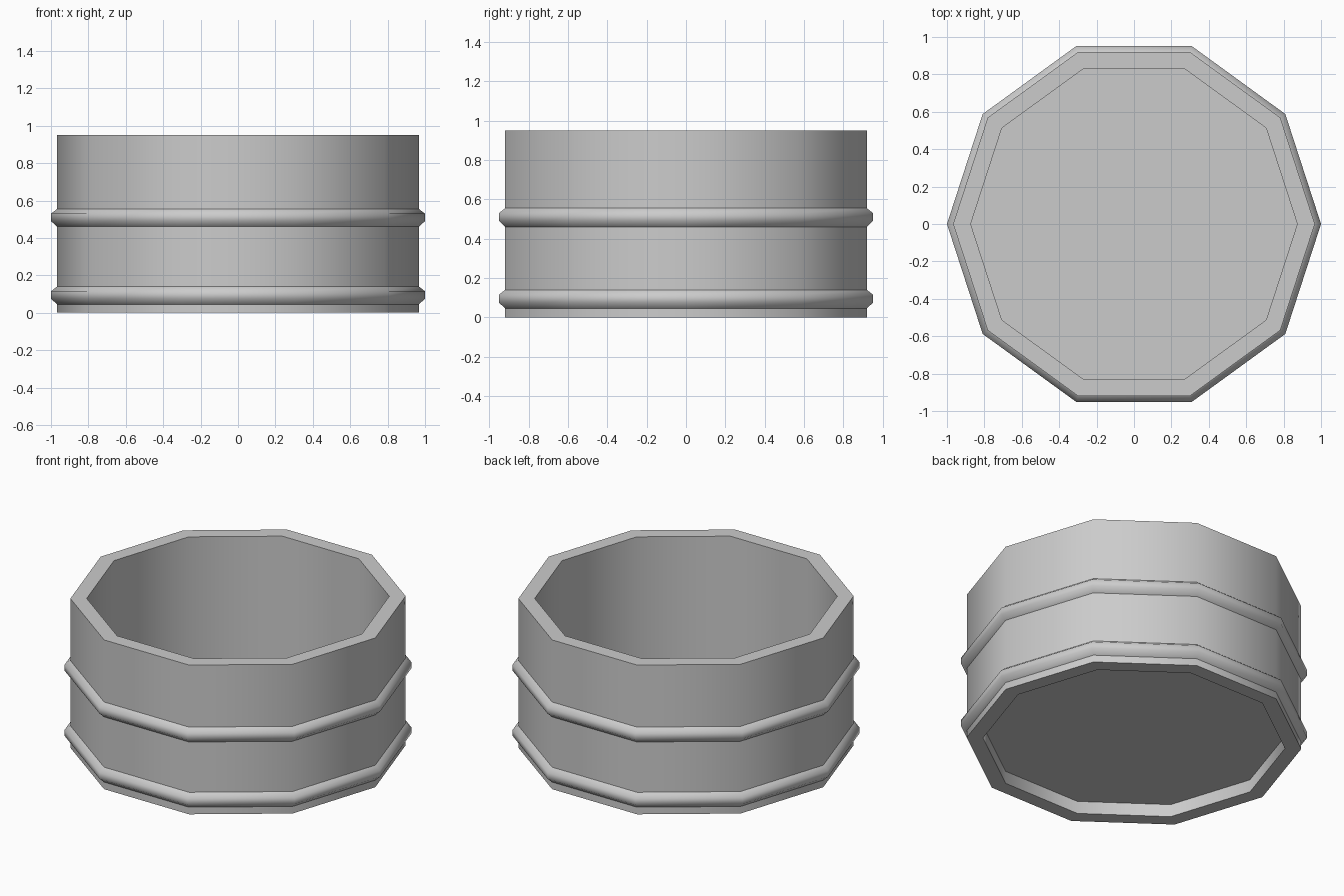
import bpy
import math

SIDES = 10
OUTER, INNER, RING = 0.967, 0.873, 1.0
HEIGHT, FLOOR = 0.95, 0.08

cube = bpy.data.objects.get("Cube")
if cube:
    bpy.data.objects.remove(cube, do_unlink=True)

# Single plain grey material
grey = bpy.data.materials.new("plain grey")
grey.use_nodes = True
color = (0.6, 0.6, 0.6, 1.0)
grey.diffuse_color = color
grey.node_tree.nodes["Principled BSDF"].inputs["Base Color"].default_value = color


def lathe(name, profile, closed=True):
    """Sweep an (radius, z) profile around z with SIDES flat sides."""
    verts = [(r * math.cos(a), r * math.sin(a), z)
             for a in (math.tau * i / SIDES for i in range(SIDES))
             for r, z in profile]
    n = len(profile)
    faces = []
    for i in range(SIDES):
        j = (i + 1) % SIDES
        for k in range(n if closed else n - 1):
            m = (k + 1) % n
            faces.append((i * n + k, j * n + k, j * n + m, i * n + m))
    return make(name, verts, faces)


def make(name, verts, faces):
    mesh = bpy.data.meshes.new(name)
    mesh.from_pydata(verts, [], faces)
    mesh.materials.append(grey)
    obj = bpy.data.objects.new(name, mesh)
    bpy.context.collection.objects.link(obj)
    bpy.ops.object.select_all(action='DESELECT')
    obj.select_set(True)
    bpy.context.view_layer.objects.active = obj
    bpy.ops.object.shade_smooth_by_angle(angle=math.radians(60))
    return obj


# Thick open wall
lathe("wall", [(OUTER, 0), (OUTER, HEIGHT), (INNER, HEIGHT), (INNER, 0)])

# Recessed floor
make("floor",
     [(INNER * math.cos(math.tau * i / SIDES),
       INNER * math.sin(math.tau * i / SIDES), FLOOR) for i in range(SIDES)],
     [tuple(range(SIDES))])

# Two raised bands with chamfered edges
for name, z in (("lower_band", 0.045), ("upper_band", 0.46)):
    lathe(name, [(OUTER, z), (RING, z + 0.03), (RING, z + 0.07), (OUTER, z + 0.095)],
          closed=False)
